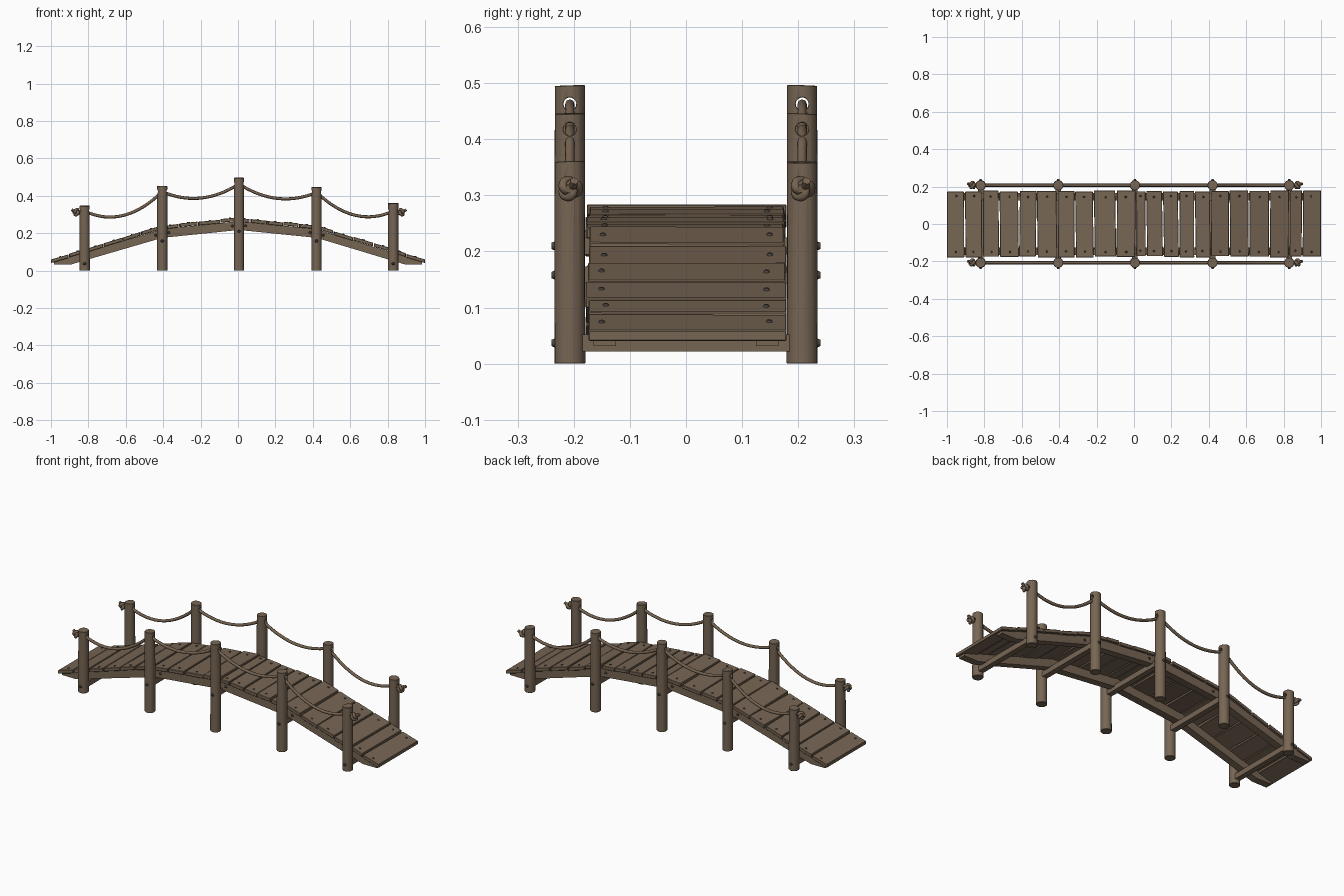
import bpy, bmesh, math, random
from mathutils import Vector, Matrix

if "Cube" in bpy.data.objects:
    bpy.data.objects.remove(bpy.data.objects["Cube"])

random.seed(4)


def material(name, col):
    m = bpy.data.materials.new(name)
    m.diffuse_color = (*col, 1)
    m.use_nodes = True
    m.node_tree.nodes["Principled BSDF"].inputs["Base Color"].default_value = m.diffuse_color
    return m


WOOD = material("weathered wood", (0.185, 0.132, 0.088))
ROPE = material("rope brown", (0.180, 0.125, 0.080))
IRON = material("dark iron", (0.075, 0.062, 0.052))

POST_X = [-0.82, -0.405, 0.005, 0.42, 0.83]
POST_H = [0.347, 0.452, 0.497, 0.447, 0.361]
ROPE_Z = [0.318, 0.422, 0.463, 0.418, 0.318]
BOLT_Z = [0.037, 0.158, 0.21, 0.158, 0.037]
SIDE_Y = 0.207
DECK = [(-1, 0.06), (-0.405, 0.24), (0.005, 0.282), (0.42, 0.24), (1, 0.06)]


def deck_z(x):
    for (x0, z0), (x1, z1) in zip(DECK, DECK[1:]):
        if x <= x1:
            return z0 + (z1 - z0) * (x - x0) / (x1 - x0)
    return DECK[-1][1]


def finish(name, bm, mat, smooth=False):
    bmesh.ops.recalc_face_normals(bm, faces=bm.faces)
    me = bpy.data.meshes.new(name)
    bm.to_mesh(me)
    bm.free()
    ob = bpy.data.objects.new(name, me)
    bpy.context.collection.objects.link(ob)
    me.materials.append(mat)
    if smooth:
        bpy.ops.object.select_all(action='DESELECT')
        ob.select_set(True)
        bpy.context.view_layer.objects.active = ob
        bpy.ops.object.shade_smooth_by_angle(angle=math.radians(35))
    return ob


def bevel(ob, w):
    b = ob.modifiers.new("bevel", 'BEVEL')
    b.width, b.segments, b.limit_method = w, 1, 'ANGLE'
    b.angle_limit = math.radians(40)


def add_stud(bm, pos, normal, r, h):
    # domed bolt or nail head
    rot = Vector((0, 0, 1)).rotation_difference(Vector(normal)).to_matrix().to_4x4()
    bmesh.ops.create_cone(bm, cap_ends=True, segments=10, radius1=r, radius2=r * 0.6,
                          depth=h, matrix=Matrix.Translation(pos) @ rot)


def tube(name, pts, r, cyclic=False):
    cu = bpy.data.curves.new(name, 'CURVE')
    cu.dimensions = '3D'
    cu.bevel_depth, cu.bevel_resolution, cu.use_fill_caps = r, 2, True
    sp = cu.splines.new('POLY')
    sp.points.add(len(pts) - 1)
    for p, q in zip(sp.points, pts):
        p.co = (*q, 1)
    sp.use_cyclic_u = cyclic
    sp.use_smooth = True
    cu.materials.append(ROPE)
    ob = bpy.data.objects.new(name, cu)
    bpy.context.collection.objects.link(ob)
    return ob


# deck planks with nails
edges = [-1, -.905, -.81, -.72, -.615, -.52, -.41, -.315, -.215, -.095, .01, .065,
         .155, .24, .325, .41, .51, .615, .725, .83, .9, 1]
nails = bmesh.new()
for i, (a, b) in enumerate(zip(edges, edges[1:])):
    a2, b2 = a + (0.003 if i else 0), b - (0.003 if b < 1 else 0)
    c = (a + b) / 2
    slope = (deck_z(b) - deck_z(a)) / (b - a) + random.uniform(-.02, .02)
    lift = random.uniform(-.002, .003)
    bm = bmesh.new()
    bmesh.ops.create_cube(bm, size=1)
    skew = random.uniform(-.003, .003)
    y0, y1 = -.176 + random.uniform(-.004, .004), .176 + random.uniform(-.004, .004)
    for v in bm.verts:
        x = b2 if v.co.x > 0 else a2
        y = y1 if v.co.y > 0 else y0
        if abs(x) < 1:
            x += skew * (1 if y > 0 else -1)
        z = deck_z(c) + lift + slope * (x - c) - (0 if v.co.z > 0 else 0.019)
        v.co = (x, y, z)
    ob = finish(f"deck_plank_{i + 1:02d}", bm, WOOD)
    bevel(ob, 0.002)
    for s in (-1, 1):
        x = c + random.uniform(-.004, .004)
        add_stud(nails, (x, s * (.147 + random.uniform(-.004, .004)),
                         deck_z(c) + lift + slope * (x - c) + .001),
                 (-slope, 0, 1), 0.0065, 0.005)
finish("deck_nails", nails, IRON, True)

# side beams following the arch, cut flat at the ground ends
top = [(-.985, deck_z(-.985))] + DECK[1:-1] + [(.985, deck_z(.985))]
outline = [(x, z - .018) for x, z in top]
outline += [(.985, .032), (.895, .032)]
outline += [(x, z - .065) for x, z in reversed(DECK[1:-1])]
outline += [(-.895, .032), (-.985, .032)]
for s, side in ((-1, "front"), (1, "back")):
    bm = bmesh.new()
    f = bm.faces.new([bm.verts.new((x, s * .145 - .02, z)) for x, z in outline])
    ext = bmesh.ops.extrude_face_region(bm, geom=[f])
    bmesh.ops.translate(bm, vec=(0, .04, 0),
                        verts=[v for v in ext["geom"] if isinstance(v, bmesh.types.BMVert)])
    finish(f"{side}_side_beam", bm, WOOD)

# posts drilled for the rope
bolts = bmesh.new()
for i, (px, h) in enumerate(zip(POST_X, POST_H)):
    for s, side in ((-1, "front"), (1, "back")):
        bm = bmesh.new()
        bmesh.ops.create_cone(bm, cap_ends=True, segments=20, radius1=.0275, radius2=.0268,
                              depth=h, matrix=Matrix.Translation((px, s * SIDE_Y, h / 2)))
        tx, ty = random.uniform(-.08, .08), random.uniform(-.05, .05)
        for v in bm.verts:
            if v.co.z > h / 2:
                v.co.z += tx * (v.co.x - px) + ty * (v.co.y - s * SIDE_Y) - .001
        post = finish(f"{side}_post_{i + 1}", bm, WOOD, True)
        cut = bmesh.new()
        bmesh.ops.create_cone(cut, cap_ends=True, segments=14, radius1=.0115, radius2=.0115,
                              depth=.1, matrix=Matrix.Translation((px, s * SIDE_Y, ROPE_Z[i]))
                              @ Matrix.Rotation(math.pi / 2, 4, 'Y'))
        cutter = finish(f"{side}_hole_cutter_{i + 1}", cut, WOOD)
        cutter.hide_render = True
        cutter.hide_viewport = True
        cutter.display_type = 'WIRE'
        mod = post.modifiers.new("rope hole", 'BOOLEAN')
        mod.object, mod.operation, mod.solver = cutter, 'DIFFERENCE', 'EXACT'
        bevel(post, .003)
        # bolt through post into crossbar, and bolts at beam joints
        add_stud(bolts, (px, s * .236, BOLT_Z[i]), (0, s, 0), .009, .008)
        if 0 < i < 4:
            for d in (-.035, .035):
                add_stud(bolts, (px + d, s * .167, deck_z(px + d) - .04), (0, s, 0), .008, .008)
    # crossbar under the beams
    bm = bmesh.new()
    bmesh.ops.create_cube(bm, size=1, matrix=Matrix.Translation((px, 0, BOLT_Z[i]))
                          @ Matrix.Diagonal((.03, .39, .03, 1)))
    finish(f"crossbar_{i + 1}", bm, WOOD)
finish("bolts", bolts, IRON, True)

# hand ropes sagging between posts, with end knots
SAG = [.075, .055, .055, .072]
for s, side in ((-1, "front"), (1, "back")):
    y = s * SIDE_Y
    pts = [(-.885, y, .312)]
    for i in range(4):
        for k in range(16):
            t = k / 16
            x = POST_X[i] + t * (POST_X[i + 1] - POST_X[i])
            z = ROPE_Z[i] + t * (ROPE_Z[i + 1] - ROPE_Z[i]) - 4 * SAG[i] * t * (1 - t)
            pts.append((x, y, z))
    pts += [(POST_X[4], y, ROPE_Z[4]), (.89, y, .312)]
    tube(f"{side}_hand_rope", pts, .0082)
    for e, end, kx in ((-1, "left", -.864), (1, "right", .874)):
        knot = []
        for k in range(48):
            a = 2 * math.pi * k / 48
            r = .0105 + .0055 * math.cos(1.5 * 2 * a)
            knot.append((kx + e * .009 * math.sin(3 * a), y + r * math.cos(2 * a),
                         .312 + r * math.sin(2 * a)))
        tube(f"{side}_{end}_rope_knot", knot, .008, True)
        tube(f"{side}_{end}_rope_tail", [(kx, y, .312), (kx + e * .015, y + .006, .318),
                                         (kx + e * .025, y + .008, .326)], .0075)
